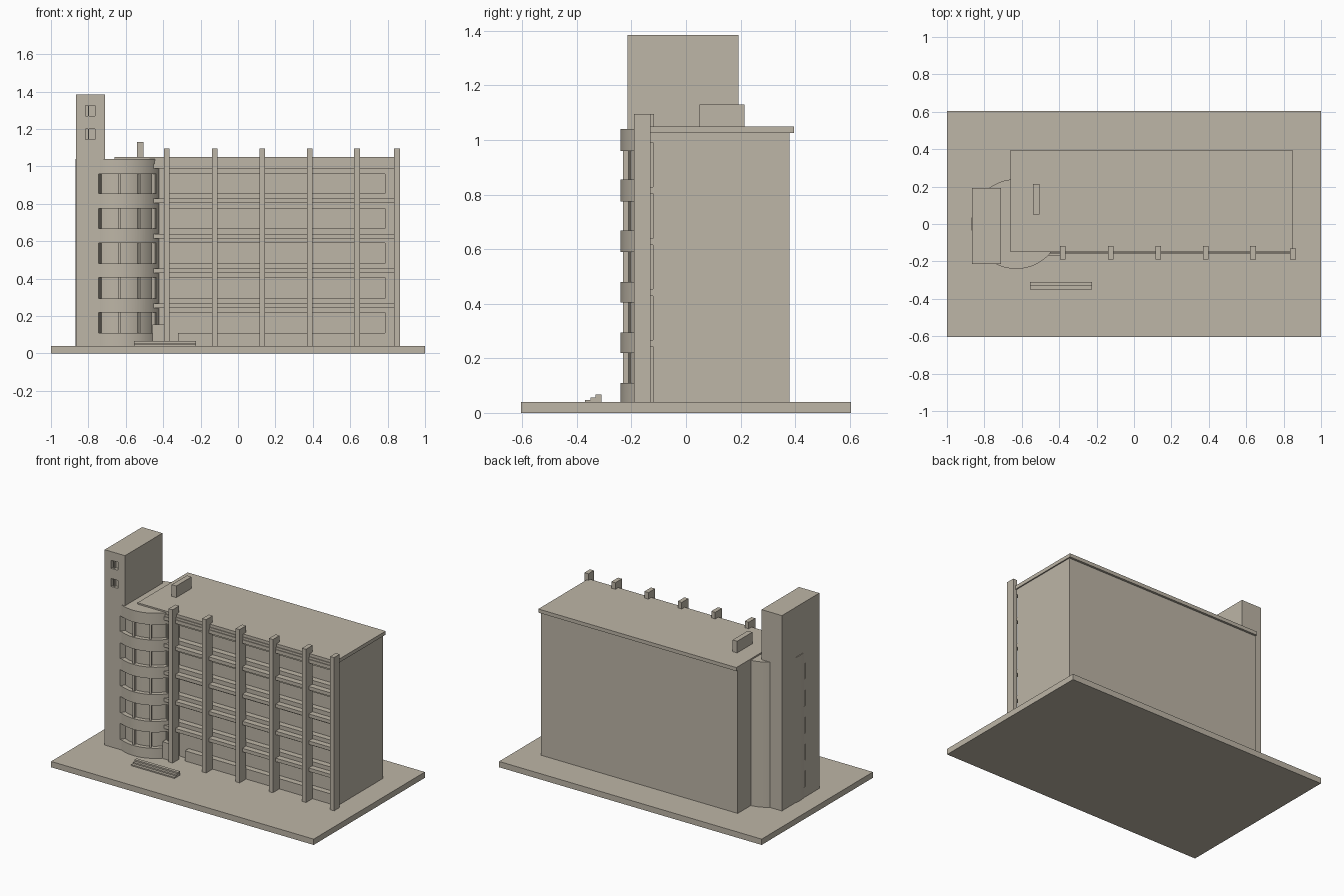
import bpy, bmesh, math

if "Cube" in bpy.data.objects:
    bpy.data.objects.remove(bpy.data.objects["Cube"])

MAT = bpy.data.materials.new("warm_concrete")
MAT.diffuse_color = (0.51, 0.465, 0.385, 1)
MAT.use_nodes = True
MAT.node_tree.nodes["Principled BSDF"].inputs["Base Color"].default_value = MAT.diffuse_color
CX, R = -0.63, 0.24                       # stair drum centre and radius
FLOORS = [(0.11, 0.22), (0.295, 0.405), (0.48, 0.59), (0.668, 0.775), (0.855, 0.96)]


def finish(name, bm):
    bmesh.ops.recalc_face_normals(bm, faces=bm.faces)
    me = bpy.data.meshes.new(name)
    bm.to_mesh(me)
    bm.free()
    me.materials.append(MAT)
    ob = bpy.data.objects.new(name, me)
    bpy.context.collection.objects.link(ob)
    return ob


def prism(bm, pts, z0, z1):
    lo = [bm.verts.new((x, y, z0)) for x, y in pts]
    hi = [bm.verts.new((x, y, z1)) for x, y in pts]
    n = len(pts)
    bm.faces.new(lo[::-1])
    bm.faces.new(hi)
    for i in range(n):
        j = (i + 1) % n
        bm.faces.new((lo[i], lo[j], hi[j], hi[i]))


def rect(x0, x1, y0, y1):
    return [(x0, y0), (x1, y0), (x1, y1), (x0, y1)]


def boxes(name, dims):
    bm = bmesh.new()
    for x0, x1, y0, y1, z0, z1 in dims:
        prism(bm, rect(x0, x1, y0, y1), z0, z1)
    return finish(name, bm)


def arc(r, a0, a1, n):
    # angles in degrees, measured from the front towards the right
    out = []
    for i in range(n + 1):
        a = math.radians(a0 + (a1 - a0) * i / n)
        out.append((CX + r * math.sin(a), -r * math.cos(a)))
    return out


def sector_cutter(name, r_in, spans):
    bm = bmesh.new()
    for a0, a1 in spans:
        for z0, z1 in FLOORS:
            prism(bm, arc(r_in, a0, a1, 10) + arc(0.32, a1, a0, 10), z0, z1)
    return finish(name, bm)


def cut(ob, cutter):
    m = ob.modifiers.new("cut", 'BOOLEAN')
    m.operation, m.solver, m.object = 'DIFFERENCE', 'EXACT', cutter
    bpy.context.view_layer.objects.active = ob
    bpy.ops.object.modifier_apply(modifier=m.name)


# Ground slab
boxes("ground_slab", [(-1, 1, -0.605, 0.605, 0, 0.04)])

# Main block with recessed window strips and an entrance opening
block = boxes("main_block", [(-0.66, 0.84, -0.12, 0.38, 0.04, 1.03)])
strips = [(-0.32 if i == 0 else -0.39, 0.785, -0.3, -0.08, z0, z1)
          for i, (z0, z1) in enumerate(FLOORS)]
strip_cutter = boxes("strip_cutter", strips)
door_cutter = boxes("door_cutter", [(-0.39, -0.32, -0.3, -0.08, 0.02, 0.22)])
cut(block, strip_cutter)
cut(block, door_cutter)

# Roof slab and vent box
boxes("roof_slab", [(-0.66, 0.848, -0.15, 0.395, 1.025, 1.05)])
boxes("roof_vent", [(-0.54, -0.505, 0.05, 0.215, 1.05, 1.13)])

# Floor ledges along the facade
boxes("floor_ledges", [(-0.457, 0.838, -0.16, -0.11, z, z + 0.024)
                       for z in (0.243, 0.429, 0.615, 0.804, 0.99)]
      + [(-0.45, 0.838, -0.155, -0.11, 1.014, 1.03)])

# Facade columns
boxes("facade_columns", [(x - 0.015, x + 0.015, -0.19, -0.13 + 0.012 * (x < 0.8), 0.04, 1.095)
                         for x in (-0.38, -0.125, 0.13, 0.384, 0.636, 0.85)])

# Low entrance wall beside the drum
boxes("entrance_wall", [(-0.457, -0.39, -0.17, -0.11, 0.04, 0.155)])

# Stair drum and tall tower
bm = bmesh.new()
prism(bm, arc(R, 0, 360, 96)[:-1], 0.04, 1.04)
drum = finish("stair_drum", bm)
tower = boxes("tower", [(-0.865, -0.71, -0.215, 0.192, 0.04, 1.385)])

# Curved window bands: shallow frame recess, then deeper panes
frame_cutter = sector_cutter("frame_cutter", R - 0.008, [(-28.5, 54)])
pane_cutter = sector_cutter("pane_cutter", R - 0.03, [(-28, -2.5), (0.5, 26), (29, 53.5)])
for ob in (drum, tower):
    cut(ob, frame_cutter)
    cut(ob, pane_cutter)

# Tower windows: two at the front, a column of them on the left side
openings = [(-0.815, -0.765, -0.3, -0.19, z, z + 0.055) for z in (1.145, 1.27)]
openings += [(-0.95, -0.84, -0.065, 0.04, z0, z1) for z0, z1 in FLOORS]
tower_cutter = boxes("tower_cutter", openings)
cut(tower, tower_cutter)
boxes("tower_mullions",
      [(-0.802, -0.796, -0.208, -0.19, z, z + 0.055) for z in (1.145, 1.27)]
      + [(-0.858, -0.84, -0.019, -0.007, z0, z1) for z0, z1 in FLOORS])

# Entrance steps
boxes("front_steps", [(-0.555, -0.225, y, -0.31, 0.04, z)
                      for y, z in ((-0.37, 0.048), (-0.35, 0.057), (-0.332, 0.067))])

# Remove the cutters and smooth the drum
for c in (strip_cutter, door_cutter, frame_cutter, pane_cutter, tower_cutter):
    bpy.data.objects.remove(c)
for ob in (drum, tower):
    bpy.ops.object.select_all(action='DESELECT')
    ob.select_set(True)
    bpy.context.view_layer.objects.active = ob
    bpy.ops.object.shade_smooth_by_angle(angle=math.radians(30))
